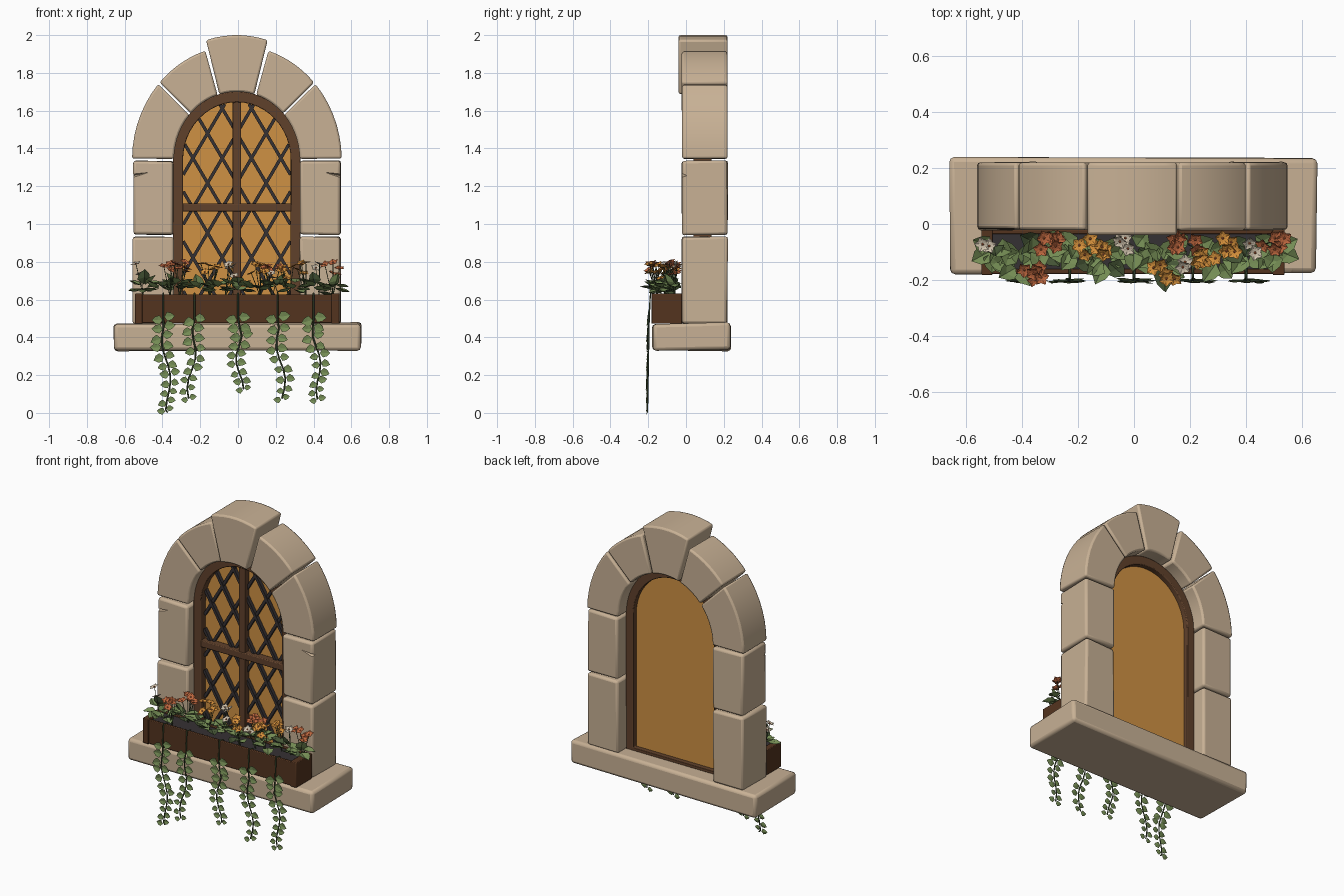
import bpy, bmesh, math, random
from mathutils import Vector, Matrix

if "Cube" in bpy.data.objects:
    bpy.data.objects.remove(bpy.data.objects["Cube"])

random.seed(7)
OX, SPRING = -0.006, 1.34            # arch centre x, height where the arch starts


def material(name, hexa):
    m = bpy.data.materials.new(name)
    c = [int(hexa[i:i + 2], 16) / 255 for i in (0, 2, 4)]
    m.diffuse_color = [v / 12.92 if v < 0.04 else ((v + 0.055) / 1.055) ** 2.4 for v in c] + [1]
    m.use_nodes = True
    m.node_tree.nodes["Principled BSDF"].inputs["Base Color"].default_value = m.diffuse_color
    return m


STONE = material("sandstone", "c8b195")
FRAME = material("frame_wood", "60412b")
BOXWOOD = material("planter_wood", "54341f")
GLASS = material("amber_glass", "cf9143")
DARK = material("dark_iron_and_soil", "353133")
LEAF = material("leaf_green", "748c54")
STEM = material("stem_green", "465636")
RED = material("coral_petal", "c0683f")
AMBER = material("orange_petal", "d8923c")
CREAM = material("cream_petal", "d6c8b2")


def finish(bm, name, mats, bevel=0, smooth=True):
    bmesh.ops.recalc_face_normals(bm, faces=bm.faces)
    me = bpy.data.meshes.new(name)
    bm.to_mesh(me)
    bm.free()
    ob = bpy.data.objects.new(name, me)
    bpy.context.collection.objects.link(ob)
    for m in mats:
        me.materials.append(m)
    if bevel:
        b = ob.modifiers.new("worn_edges", "BEVEL")
        b.width, b.segments, b.limit_method, b.angle_limit = bevel, 2, "ANGLE", math.radians(40)
    if smooth:
        bpy.ops.object.select_all(action="DESELECT")
        ob.select_set(True)
        bpy.context.view_layer.objects.active = ob
        bpy.ops.object.shade_smooth_by_angle(angle=math.radians(35))
    return ob


def add_prism(bm, pts, y0, y1, jitter=0.0):
    """Extrude an (x, z) outline from y0 to y1."""
    j = lambda: random.uniform(-jitter, jitter)
    a = [bm.verts.new((x + j(), y0 + j(), z + j())) for x, z in pts]
    b = [bm.verts.new((x + j(), y1 + j(), z + j())) for x, z in pts]
    n = len(pts)
    bm.faces.new(a)
    bm.faces.new(b[::-1])
    for i in range(n):
        bm.faces.new((a[i], b[i], b[(i + 1) % n], a[(i + 1) % n]))


def prism(name, pts, y0, y1, mat, bevel=0, jitter=0.0):
    bm = bmesh.new()
    add_prism(bm, pts, y0, y1, jitter)
    return finish(bm, name, [mat], bevel)


def rect(x0, x1, z0, z1):
    return [(x0, z0), (x1, z0), (x1, z1), (x0, z1)]


def arc(a, b, t0, t1, n):
    ts = [math.radians(t0 + (t1 - t0) * i / n) for i in range(n + 1)]
    return [(OX + a * math.cos(t), SPRING + b * math.sin(t)) for t in ts]


def chip(ob, loc, size, angle):
    """Cut a thin wedge shaped crack into a stone."""
    bm = bmesh.new()
    bmesh.ops.create_cone(bm, cap_ends=True, segments=4, radius1=1, radius2=0.05, depth=2)
    bm.transform(Matrix.Translation(loc) @ Matrix.Rotation(angle, 4, "Y")
                 @ Matrix.Diagonal((0.012, 0.03, size, 1)))
    cut = finish(bm, "crack_cutter", [STONE], smooth=False)
    cut.hide_render = True
    cut.hide_set(True)
    m = ob.modifiers.new("crack", "BOOLEAN")
    m.operation, m.object = "DIFFERENCE", cut


# Stone sill and jambs
sill = prism("sill", rect(-0.655, 0.655, 0.33, 0.475), -0.175, 0.235, STONE, 0.018, 0.006)
chip(sill, (0.565, -0.175, 0.46), 0.05, math.radians(195))
for s, side in ((-1, "left"), (1, "right")):
    for z0, z1, part in ((0.472, 0.932, "lower"), (0.942, 1.334, "upper")):
        xs = sorted((OX + s * 0.335, OX + s * 0.55))
        ob = prism(f"{side}_{part}_jamb", rect(*xs, z0, z1), -0.02, 0.22, STONE, 0.014, 0.004)
        if part == "upper":
            chip(ob, (OX + s * 0.52, -0.02, 1.262), 0.05, s * math.radians(-78))

# Arch stones, the middle one taller and proud of the rest
for i, (t0, t1) in enumerate(((0, 42), (42, 73), (73, 107), (107, 138), (138, 180))):
    key = i == 2
    a, b = (0.575, 0.66) if key else (0.555, 0.605)
    g = 0.55
    outline = arc(a, b, t0 + g, t1 - g, 7) + arc(0.333, 0.36, t1 - g * 1.5, t0 + g * 1.5, 7)
    prism("keystone" if key else f"arch_stone_{i}", outline,
          -0.04 if key else -0.02 + random.uniform(-0.004, 0.004), 0.22, STONE, 0.011)

# Window frame: arched band as one closed loop, with mullion and crossbar
bm = bmesh.new()
N = 24
outer = [(OX + 0.338, 0.475)] + arc(0.338, 0.362, 0, 180, N) + [(OX - 0.338, 0.475)]
inner = [(OX + 0.285, 0.492)] + arc(0.285, 0.305, 0, 180, N) + [(OX - 0.285, 0.492)]
rings = [[bm.verts.new((x, y, z)) for x, z in line]
         for line, y in ((outer, 0.04), (inner, 0.04), (inner, 0.135), (outer, 0.135))]
for k in range(4):
    r, q = rings[k], rings[(k + 1) % 4]
    for i in range(len(r)):
        j = (i + 1) % len(r)
        bm.faces.new((r[i], r[j], q[j], q[i]))
finish(bm, "window_frame", [FRAME], 0.005)
prism("mullion", rect(OX - 0.022, OX + 0.022, 0.48, 1.648), 0.045, 0.09, FRAME, 0.005)
prism("crossbar", rect(OX - 0.29, OX + 0.29, 1.065, 1.108), 0.042, 0.09, FRAME, 0.005)
prism("glass", [(OX + 0.288, 0.48)] + arc(0.288, 0.308, 0, 180, N) + [(OX - 0.288, 0.48)],
      0.09, 0.102, GLASS)


# Diamond lattice: slanted bars clipped to the arched opening
def inside(x, z):
    if abs(x) >= 0.287 or z < 0.485:
        return False
    return z < SPRING + 0.307 * math.sqrt(1 - (x / 0.287) ** 2)


bm = bmesh.new()
for s in (-1, 1):
    for k in range(-9, 10):
        hits = [(x, 1.085 + s * 1.7 * (x - 0.155 * k - 0.0775))
                for x in (i * 0.004 - 0.288 for i in range(145))]
        hits = [p for p in hits if inside(*p)]
        if len(hits) > 3:
            (x0, z0), (x1, z1) = hits[0], hits[-1]
            w = 0.0085
            nx, nz = -s * 1.7 * w / 1.972, w / 1.972
            add_prism(bm, [(OX + x0 - nx, z0 - nz), (OX + x1 - nx, z1 - nz),
                           (OX + x1 + nx, z1 + nz), (OX + x0 + nx, z0 + nz)],
                      0.07 + s * 0.003, 0.091)
finish(bm, "lattice", [DARK], smooth=False)

# Planter box and soil
for name, r, y0, y1 in (("planter_front", rect(-0.51, 0.50, 0.475, 0.628), -0.178, -0.16),
                        ("planter_back", rect(-0.51, 0.50, 0.475, 0.628), -0.036, -0.021),
                        ("planter_left_end", rect(-0.545, -0.505, 0.472, 0.632), -0.182, -0.021),
                        ("planter_right_end", rect(0.495, 0.538, 0.472, 0.632), -0.182, -0.021)):
    prism(name, r, y0, y1, BOXWOOD, 0.004)
prism("soil", rect(-0.508, 0.5, 0.476, 0.618), -0.162, -0.034, DARK)


def add_leaf(bm, base, along, normal, length, width, mat=0, fold=0.12):
    """Pointed leaf folded along its midrib."""
    d = Vector(along).normalized()
    side = d.cross(Vector(normal)).normalized()
    up = side.cross(d)
    base = Vector(base)
    spot = lambda u, v, h: bm.verts.new(base + d * u * length + side * v * width + up * h * width)
    root, mid, tip = spot(0, 0, 0), spot(0.5, 0, -fold), spot(1, 0, 0)
    for s in (-1, 1):
        p, q = spot(0.28, s * 0.5, fold), spot(0.66, s * 0.38, fold)
        bm.faces.new((root, p, mid)).material_index = mat
        bm.faces.new((p, q, mid)).material_index = mat
        bm.faces.new((q, tip, mid)).material_index = mat


def tubes(name, paths, radius, mat):
    cu = bpy.data.curves.new(name, "CURVE")
    cu.dimensions, cu.bevel_depth, cu.bevel_resolution = "3D", radius, 0
    for pts in paths:
        sp = cu.splines.new("POLY")
        sp.points.add(len(pts) - 1)
        for p, c in zip(sp.points, pts):
            p.co = (*c, 1)
    cu.materials.append(mat)
    bpy.context.collection.objects.link(bpy.data.objects.new(name, cu))


# Leafy tufts in the planter
bm = bmesh.new()
for x, y in ((-0.5, -0.09), (-0.41, -0.15), (-0.33, -0.08), (-0.2, -0.1), (-0.1, -0.13), (0.0, -0.09),
             (0.1, -0.14), (0.2, -0.09), (0.3, -0.13), (0.41, -0.1), (0.5, -0.09)):
    spin = random.random() * 6
    for k in range(7):
        a = spin + k * math.tau / 7 + random.uniform(-0.3, 0.3)
        out = Vector((math.cos(a), math.sin(a) * 0.75, random.uniform(-0.25, 0.5)))
        start = Vector((x, y, random.uniform(0.645, 0.69))) + out * 0.015
        length = random.uniform(0.07, 0.095)
        if start.y + out.normalized().y * length > -0.025:
            out.y, out.z = -abs(out.y) * 0.3, 0.5
        add_leaf(bm, start, out, (0, 0, 1), length, 0.07, int(random.random() < 0.2))
finish(bm, "planter_leaves", [LEAF, STEM], smooth=False)

# Flower clusters: five petals around a small centre
bm = bmesh.new()
stems = []
for x, y, z, mat, count in ((-0.31, -0.06, 0.78, 0, 6), (-0.36, -0.175, 0.785, 0, 6), (-0.5, -0.08, 0.77, 2, 2),
                            (-0.15, -0.08, 0.765, 1, 7), (-0.07, -0.07, 0.755, 2, 4), (0.12, -0.17, 0.76, 1, 6),
                            (0.18, -0.065, 0.785, 0, 7), (0.27, -0.11, 0.745, 1, 6), (0.36, -0.07, 0.77, 1, 5),
                            (0.43, -0.08, 0.775, 2, 2), (0.5, -0.06, 0.765, 0, 5), (0.22, -0.13, 0.74, 2, 2)):
    for k in range(count):
        c = Vector((x + random.uniform(-0.05, 0.05), min(-0.05, y + random.uniform(-0.03, 0.03)),
                    z + random.uniform(-0.035, 0.03)))
        n = Vector((random.uniform(-0.5, 0.5), random.uniform(-0.8, 0.1), 1)).normalized()
        u = n.cross(Vector((0, 1, 0.3))).normalized()
        v = n.cross(u)
        for p in range(5):
            a = p * math.tau / 5 + k
            add_leaf(bm, c, u * math.cos(a) + v * math.sin(a) + n * 0.25, n, 0.031, 0.027, mat, 0.08)
        bmesh.ops.create_icosphere(bm, subdivisions=1, radius=0.005, matrix=Matrix.Translation(c + n * 0.004))
        stems.append([(x, max(-0.15, y), 0.61), tuple(c)])
finish(bm, "flowers", [RED, AMBER, CREAM], smooth=False)
tubes("flower_stems", stems, 0.002, STEM)

# Trailing vines hanging over the planter front
bm = bmesh.new()
vines = []
for x0, end, sway in ((-0.395, 0.015, 0.03), (-0.23, 0.075, -0.025), (0.0, 0.125, 0.012),
                      (0.21, 0.075, 0.03), (0.4, 0.07, 0.035)):
    path = [(x0, -0.15, 0.625), (x0, -0.188, 0.635)]
    n = max(5, round((0.5 - end) / 0.05))
    for i in range(n + 1):
        f = i / n
        x = x0 + sway * f + 0.018 * math.sin(f * 8 + x0 * 9) * min(1, f * 4)
        z = 0.5 + (end - 0.5) * f
        path.append((x, -0.196 - 0.009 * f, z))
        for s in (-1, 1):
            size = random.uniform(0.9, 1.1) * (0.062 - 0.022 * f)
            along = (s, random.uniform(-0.15, 0.1), random.uniform(-0.55, 0.15) if i < n else 0.1)
            add_leaf(bm, (x + s * 0.004, path[-1][1] - 0.002, z + s * 0.008), along,
                     (0, -1, 0.1), size, size * 0.85, 0, 0.06)
    vines.append(path)
vines[0].append((vines[0][-1][0] + 0.01, -0.205, 0.002))
finish(bm, "vine_leaves", [LEAF], smooth=False)
tubes("vine_stems", vines, 0.0045, STEM)
